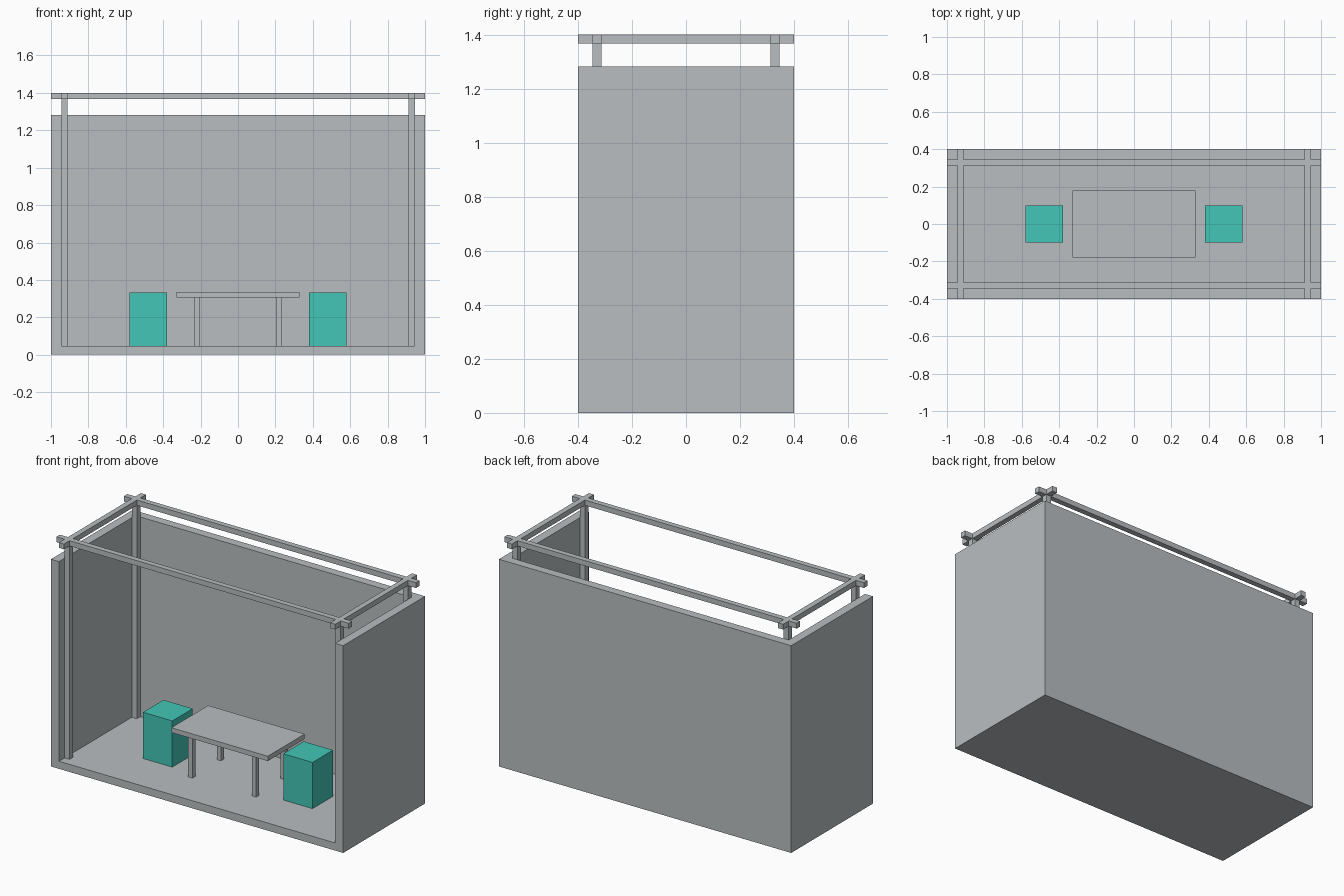
import bpy, bmesh

if "Cube" in bpy.data.objects:
    bpy.data.objects.remove(bpy.data.objects["Cube"])


def material(name, rgb):
    m = bpy.data.materials.new(name)
    m.diffuse_color = (*rgb, 1)
    m.use_nodes = True
    m.node_tree.nodes["Principled BSDF"].inputs["Base Color"].default_value = m.diffuse_color
    return m


GREY = material("light grey", (0.485, 0.515, 0.53))
TEAL = material("teal", (0.054, 0.565, 0.465))


def cells(name, mat, xs, ys, zs, filled):
    """Solid from the filled cells of a grid, keeping outer faces only."""
    n = (len(xs) - 1, len(ys) - 1, len(zs) - 1)

    def solid(c):
        return all(0 <= c[a] < n[a] for a in range(3)) and filled(*c)

    bm = bmesh.new()
    verts = {}

    def vert(k):
        if k not in verts:
            verts[k] = bm.verts.new((xs[k[0]], ys[k[1]], zs[k[2]]))
        return verts[k]

    for c in ((i, j, k) for i in range(n[0]) for j in range(n[1]) for k in range(n[2])):
        if not solid(c):
            continue
        for axis in range(3):
            u, v = (axis + 1) % 3, (axis + 2) % 3
            for side in (0, 1):
                near = list(c)
                near[axis] += 2 * side - 1
                if solid(near):
                    continue
                ring = []
                for du, dv in ((0, 0), (1, 0), (1, 1), (0, 1)):
                    p = list(c)
                    p[axis] += side
                    p[u] += du
                    p[v] += dv
                    ring.append(vert(tuple(p)))
                bm.faces.new(ring if side else ring[::-1])
    mesh = bpy.data.meshes.new(name)
    bm.to_mesh(mesh)
    bm.free()
    mesh.materials.append(mat)
    ob = bpy.data.objects.new(name, mesh)
    bpy.context.collection.objects.link(ob)
    return ob


def box(name, mat, x, y, z):
    return cells(name, mat, x, y, z, lambda i, j, k: True)


FLOOR, WALL_TOP, BEAM, TOP = 0.047, 1.282, 1.367, 1.4
WX, WY, T = 0.945, 0.346, 0.034   # inner wall faces, beam thickness

# Floor with left, right and back walls, open front
cells("booth_shell", GREY, [-1, -WX, WX, 1], [-0.4, WY, 0.4], [0, FLOOR, WALL_TOP],
      lambda i, j, k: k == 0 or i != 1 or j == 1)

# Corner posts with crossing top beams
cells("post_frame", GREY,
      [-1, -WX, -WX + T, WX - T, WX, 1],
      [-0.4, -WY, -WY + T, WY - T, WY, 0.4],
      [FLOOR, BEAM, TOP],
      lambda i, j, k: (i in (1, 3) or j in (1, 3)) if k else (i in (1, 3) and j in (1, 3)))

# Table: top and four legs
box("table_top", GREY, [-0.33, 0.33], [-0.18, 0.18], [0.305, 0.335])
cells("table_legs", GREY, [-0.233, -0.204, 0.204, 0.233],
      [-0.155, -0.126, 0.126, 0.155], [FLOOR, 0.305],
      lambda i, j, k: i != 1 and j != 1)

# Two stools
for side, x in (("left", -0.48), ("right", 0.48)):
    box(side + "_stool", TEAL, [x - 0.1, x + 0.1], [-0.1, 0.1], [FLOOR, 0.333])
